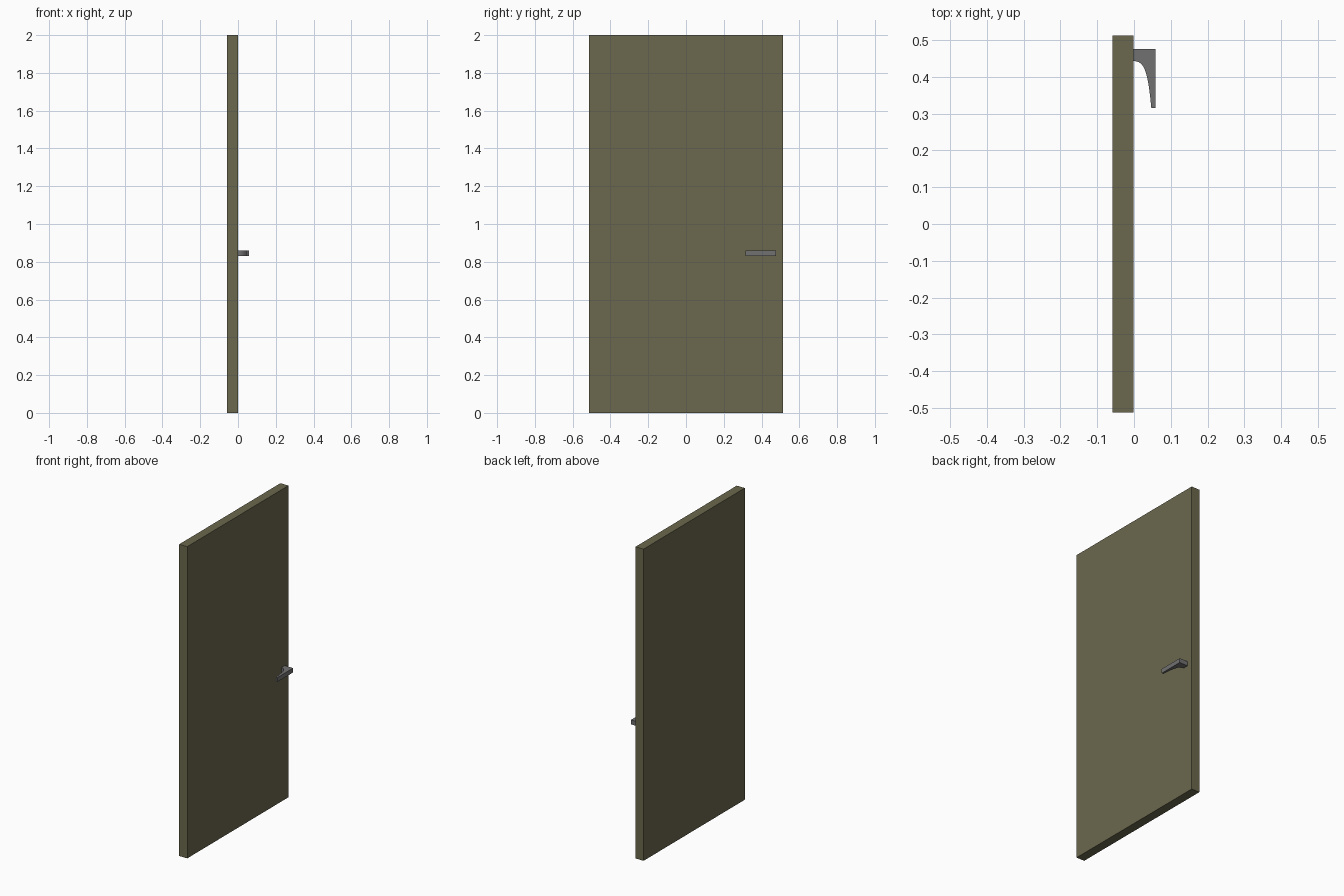
import bpy, bmesh
from mathutils import Vector
from mathutils.geometry import interpolate_bezier

if "Cube" in bpy.data.objects:
    bpy.data.objects.remove(bpy.data.objects["Cube"])


def prism(name, profile, z0, z1):
    """Extrude an xy outline from z0 up to z1."""
    bm = bmesh.new()
    face = bm.faces.new([bm.verts.new((x, y, z0)) for x, y in profile])
    ext = bmesh.ops.extrude_face_region(bm, geom=[face])
    top = [v for v in ext["geom"] if isinstance(v, bmesh.types.BMVert)]
    bmesh.ops.translate(bm, verts=top, vec=(0, 0, z1 - z0))
    bmesh.ops.recalc_face_normals(bm, faces=bm.faces)
    mesh = bpy.data.meshes.new(name)
    bm.to_mesh(mesh)
    bm.free()
    obj = bpy.data.objects.new(name, mesh)
    bpy.context.collection.objects.link(obj)
    return obj


# Door slab
back, front, half = -0.058, -0.001, 0.513
door = prism("door_panel", [(back, -half), (front, -half), (front, half), (back, half)], 0, 2)
paint = bpy.data.materials.new("olive_paint")
paint.diffuse_color = (0.147, 0.138, 0.074, 1)
paint.use_nodes = True
paint.node_tree.nodes["Principled BSDF"].inputs["Base Color"].default_value = paint.diffuse_color
door.data.materials.append(paint)

# Lever handle: square outer corner, curved inner edge
curve = interpolate_bezier(Vector((front, 0.443)).to_3d(), Vector((0.03, 0.443, 0)),
                           Vector((0.038, 0.41, 0)), Vector((0.047, 0.316, 0)), 12)
outline = [(p.x, p.y) for p in curve] + [(0.058, 0.316), (0.058, 0.476), (front, 0.476)]
handle = prism("lever_handle", outline, 0.831, 0.859)
metal = bpy.data.materials.new("dark_metal")
metal.diffuse_color = (0.165, 0.165, 0.165, 1)
metal.use_nodes = True
metal.node_tree.nodes["Principled BSDF"].inputs["Base Color"].default_value = metal.diffuse_color
handle.data.materials.append(metal)

# Smooth the inner curve, keep corners sharp
bpy.ops.object.select_all(action="DESELECT")
handle.select_set(True)
bpy.context.view_layer.objects.active = handle
bpy.ops.object.shade_smooth_by_angle()
